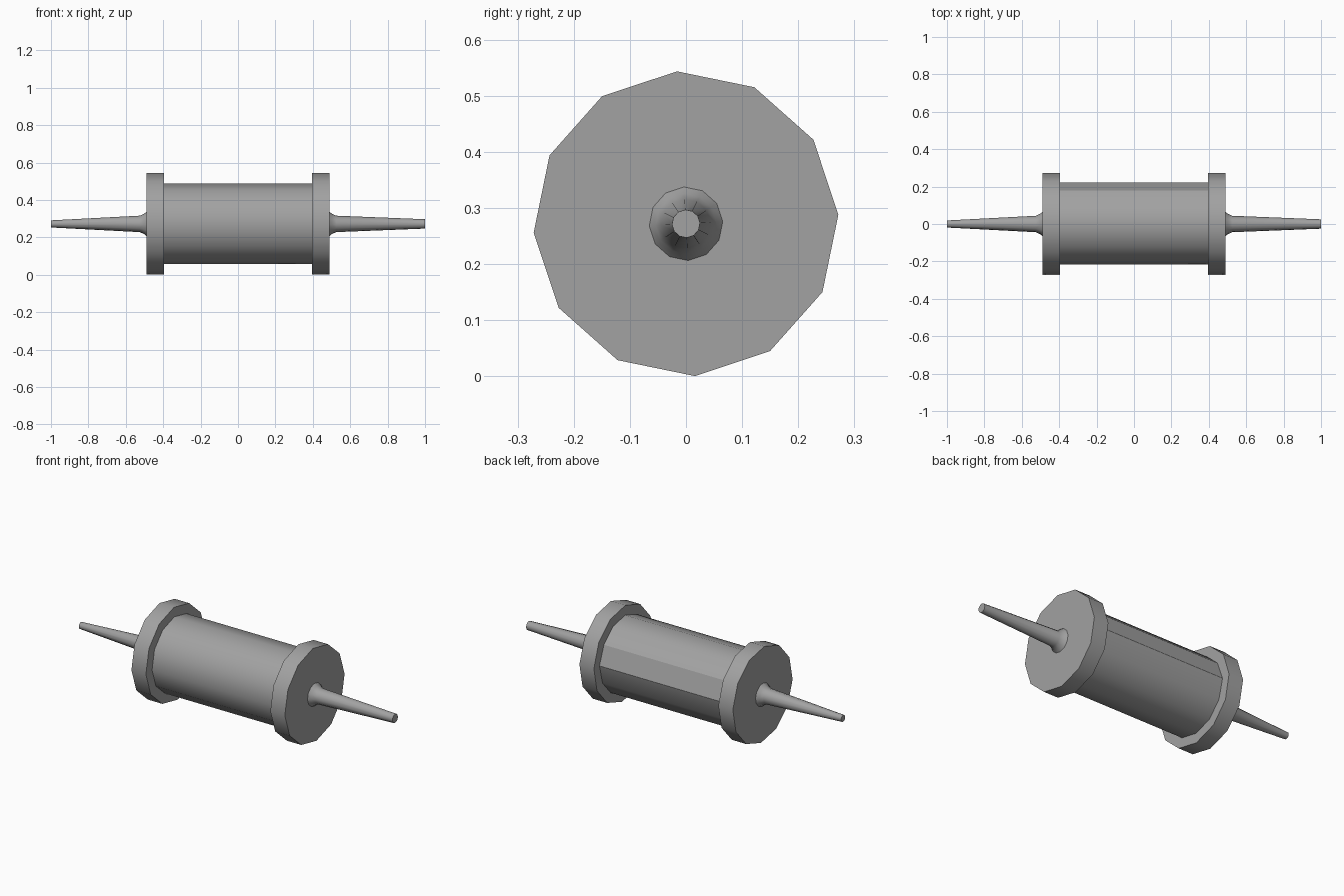
import bpy, bmesh, math

cube = bpy.data.objects.get("Cube")
if cube:
    bpy.data.objects.remove(cube, do_unlink=True)

SIDES = 12
TWIST = math.radians(3.4)
AXIS_Z = 0.272

grey = bpy.data.materials.new("mid_grey")
grey.use_nodes = True
colour = (0.36, 0.36, 0.36, 1)
grey.diffuse_color = colour
grey.node_tree.nodes["Principled BSDF"].inputs["Base Color"].default_value = colour


def lathe(name, profile, seam=False):
    """Turn (x, radius) points around the long axis, with capped ends."""
    bm = bmesh.new()
    rings = []
    for x, r in profile:
        ring = []
        for i in range(SIDES):
            a = TWIST + math.tau * i / SIDES
            rad = r + 0.005 if seam and i == 0 else r
            ring.append(bm.verts.new((x, rad * math.cos(a), AXIS_Z + rad * math.sin(a))))
        rings.append(ring)
    for a, b in zip(rings, rings[1:]):
        for i in range(SIDES):
            j = (i + 1) % SIDES
            bm.faces.new((a[i], a[j], b[j], b[i]))
    bm.faces.new(rings[0])
    bm.faces.new(rings[-1])
    bmesh.ops.recalc_face_normals(bm, faces=bm.faces)
    mesh = bpy.data.meshes.new(name)
    bm.to_mesh(mesh)
    bm.free()
    mesh.materials.append(grey)
    obj = bpy.data.objects.new(name, mesh)
    bpy.context.collection.objects.link(obj)
    bpy.ops.object.select_all(action="DESELECT")
    obj.select_set(True)
    bpy.context.view_layer.objects.active = obj
    bpy.ops.object.shade_smooth_by_angle(angle=math.radians(40))
    if seam:
        # crisp edges on either side of the flat facet at the back
        for e in mesh.edges:
            v, w = (mesh.vertices[k].co for k in e.vertices)
            if abs(v.x - w.x) > 0.1 and e.vertices[0] % SIDES in (0, 1):
                e.use_edge_sharp = True
    return obj


# Central barrel
lathe("barrel", [(-0.40, 0.216), (0.40, 0.216)], seam=True)

# End flanges and tapered rods with a flared root
for side, s, tip in (("left", 1, 0.025), ("right", -1, 0.019)):
    lathe(side + "_flange", [(s * 0.396, 0.272), (s * 0.488, 0.272)])
    lathe(side + "_rod", [(s * 0.485, 0.068), (s * 0.503, 0.054),
                          (s * 0.525, 0.044), (s * 1.0, tip)])
